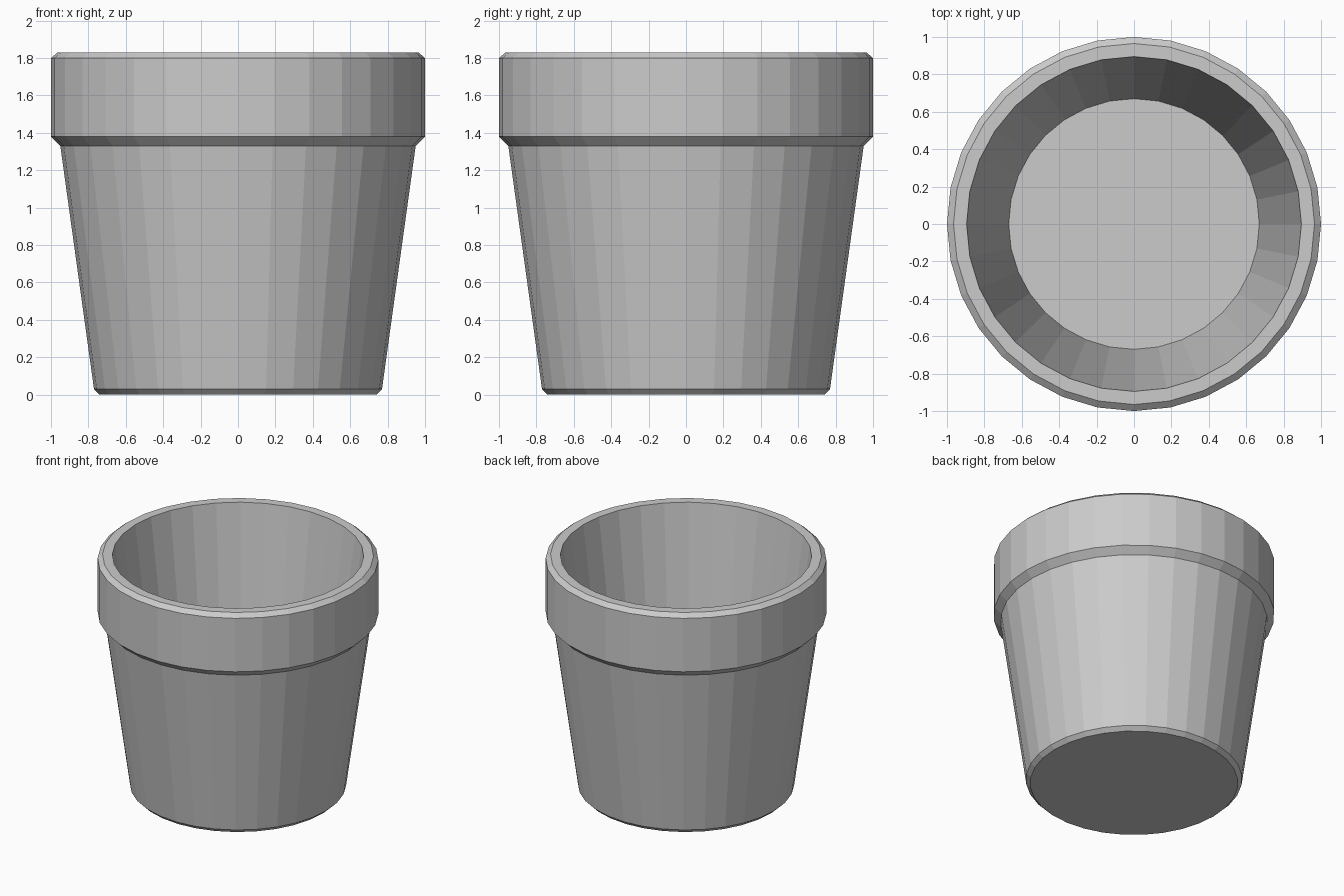
import bpy, bmesh
from math import sin, cos, radians, tau
from mathutils import Vector

if "Cube" in bpy.data.objects:
    bpy.data.objects.remove(bpy.data.objects["Cube"])

SIDES = 32
# (radius, height) from the outer bottom, over the rim, to the inner floor
PROFILE = [(0.74, 0.0), (0.77, 0.03), (0.95, 1.33), (1.0, 1.38), (1.0, 1.80),
           (0.965, 1.83), (0.895, 1.83), (0.67, 0.17)]
# (angle, radius, height) of the centre of each broken piece
SEEDS = [(81, 0.9, 1.25), (45, 0.9, 1.55), (14, 0.9, 1.2), (-29, 0.9, 1.55),
         (-35, 0.9, 1.1), (-68, 0.9, 1.1), (-75, 0.95, 1.75), (-112, 0.9, 1.15),
         (-150, 0.9, 1.5), (188, 0.9, 1.15), (143, 0.9, 1.2),
         (97, 0.55, 0.3), (-10, 0.55, 0.15), (-52, 0.75, 0.15),
         (-72, 0.65, 0.3), (-100, 0.7, 0.3), (-155, 0.55, 0.3)]


def add_object(name, bm):
    bmesh.ops.recalc_face_normals(bm, faces=bm.faces[:])
    mesh = bpy.data.meshes.new(name)
    bm.to_mesh(mesh)
    bm.free()
    obj = bpy.data.objects.new(name, mesh)
    bpy.context.collection.objects.link(obj)
    return obj


def make_pot():
    bm = bmesh.new()
    rings = [[bm.verts.new((r * cos(tau * i / SIDES), r * sin(tau * i / SIDES), z))
              for i in range(SIDES)] for r, z in PROFILE]
    for a, b in zip(rings, rings[1:]):
        for i in range(SIDES):
            j = (i + 1) % SIDES
            bm.faces.new((a[i], a[j], b[j], b[i]))
    bm.faces.new(rings[0])
    bm.faces.new(rings[-1])
    return add_object("whole_pot", bm)


def make_cell(seed, others):
    # convex region of points nearest to this seed
    bm = bmesh.new()
    bmesh.ops.create_cube(bm, size=5.0)
    for o in others:
        bmesh.ops.bisect_plane(bm, geom=bm.verts[:] + bm.edges[:] + bm.faces[:],
                               plane_co=(seed + o) / 2, plane_no=(o - seed).normalized(),
                               clear_outer=True)
        bmesh.ops.holes_fill(bm, edges=[e for e in bm.edges if e.is_boundary], sides=0)
    return add_object("cell", bm)


# Broken shards of the pot, fitted tightly together
pot = make_pot()
points = [Vector((r * cos(radians(a)), r * sin(radians(a)), z)) for a, r, z in SEEDS]
for n, p in enumerate(points):
    cell = make_cell(p, [q for q in points if q is not p])
    shard = bpy.data.objects.new(f"pot_shard_{n + 1:02d}", pot.data.copy())
    bpy.context.collection.objects.link(shard)
    cut = shard.modifiers.new("break", 'BOOLEAN')
    cut.operation = 'INTERSECT'
    cut.solver = 'EXACT'
    cut.object = cell
    deps = bpy.context.evaluated_depsgraph_get()
    mesh = bpy.data.meshes.new_from_object(shard.evaluated_get(deps))
    shard.modifiers.clear()
    shard.data = mesh
    bpy.data.objects.remove(cell)
bpy.data.objects.remove(pot)
